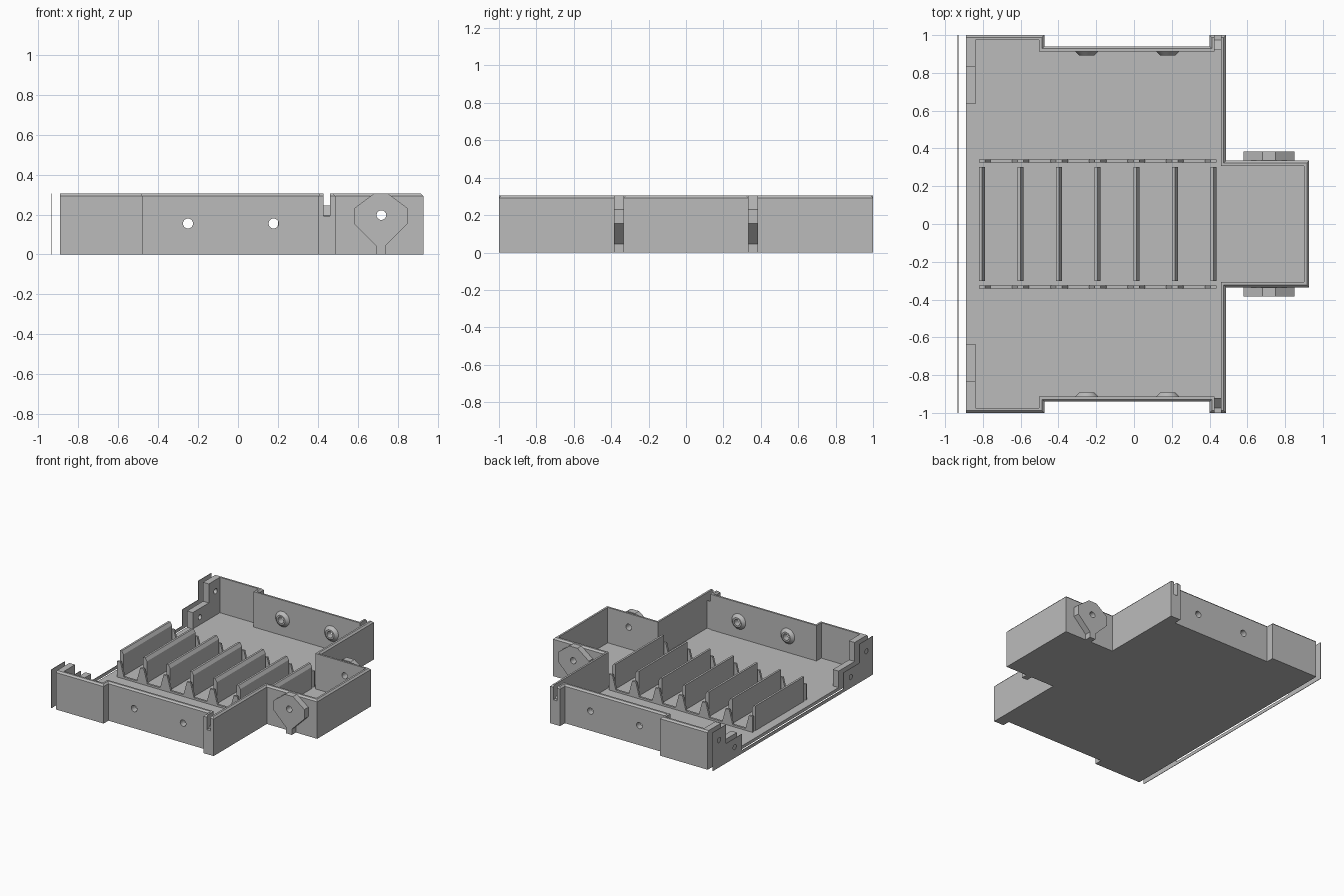
import bpy, bmesh, math
from mathutils import Vector, Matrix

if "Cube" in bpy.data.objects:
    bpy.data.objects.remove(bpy.data.objects["Cube"])

grey = bpy.data.materials.new("plain grey")
grey.use_nodes = True
grey.diffuse_color = (0.5, 0.5, 0.5, 1)
grey.node_tree.nodes["Principled BSDF"].inputs["Base Color"].default_value = (0.5, 0.5, 0.5, 1)


def finish(name, bm):
    bmesh.ops.recalc_face_normals(bm, faces=bm.faces)
    mesh = bpy.data.meshes.new(name)
    bm.to_mesh(mesh)
    bm.free()
    mesh.materials.append(grey)
    ob = bpy.data.objects.new(name, mesh)
    bpy.context.collection.objects.link(ob)
    return ob


def prism(name, pts, axis, lo, hi):
    """Extrude a flat outline along x, y or z."""
    place = {"x": lambda a, b, t: (t, a, b),
             "y": lambda a, b, t: (a, t, b),
             "z": lambda a, b, t: (a, b, t)}[axis]
    bm = bmesh.new()
    face = bm.faces.new([bm.verts.new(place(a, b, lo)) for a, b in pts])
    move = Vector(place(0, 0, hi - lo))
    out = bmesh.ops.extrude_face_region(bm, geom=[face])
    bmesh.ops.translate(bm, vec=move,
                        verts=[g for g in out["geom"] if isinstance(g, bmesh.types.BMVert)])
    return finish(name, bm)


def rect(a0, a1, b0, b1):
    return [(a0, b0), (a1, b0), (a1, b1), (a0, b1)]


def cone(name, centre, axis, r1, r2, depth, sides=32):
    """r1 sits at the tail of the axis, r2 at its tip."""
    bm = bmesh.new()
    turn = Vector((0, 0, 1)).rotation_difference(Vector(axis)).to_matrix().to_4x4()
    bmesh.ops.create_cone(bm, cap_ends=True, segments=sides, radius1=r1, radius2=r2,
                          depth=depth, matrix=Matrix.Translation(centre) @ turn)
    return finish(name, bm)


def cut(targets, cutter):
    for ob in targets:
        mod = ob.modifiers.new("cut", "BOOLEAN")
        mod.operation = "DIFFERENCE"
        mod.solver = "EXACT"
        mod.object = cutter
        bpy.context.view_layer.objects.active = ob
        bpy.ops.object.modifier_apply(modifier=mod.name)
    bpy.data.objects.remove(cutter)


def smooth(ob):
    bpy.ops.object.select_all(action="DESELECT")
    ob.select_set(True)
    bpy.context.view_layer.objects.active = ob
    bpy.ops.object.shade_smooth_by_angle(angle=math.radians(30))


FLOOR, TOP, WALL = 0.025, 0.305, 0.027

# Tray outline: one half, then mirrored across y
half = [(-0.89, -1), (-0.475, -1), (-0.475, -0.94), (0.4, -0.94), (0.4, -1),
        (0.487, -1), (0.487, -0.335), (0.927, -0.335)]
outline = half + [(x, -y) for x, y in reversed(half)]
prism("floor", outline, "z", 0, FLOOR)


# Perimeter wall swept along the outline, chamfered on its outer top edge
def sweep_wall(name, path, section):
    pts = [Vector(p) for p in path]
    normals = []
    for a, b in zip(pts, pts[1:]):
        d = (b - a).normalized()
        normals.append(Vector((-d.y, d.x)))
    bm = bmesh.new()
    rings = []
    for i, p in enumerate(pts):
        if i in (0, len(pts) - 1):
            miter = normals[0] if i == 0 else normals[-1]
        else:
            miter = normals[i - 1] + normals[i]
        rings.append([bm.verts.new((*(p + miter * s), z)) for s, z in section])
    n = len(section)
    for r, q in zip(rings, rings[1:]):
        for k in range(n):
            bm.faces.new((r[k], r[(k + 1) % n], q[(k + 1) % n], q[k]))
    bm.faces.new(rings[0])
    bm.faces.new(rings[-1])
    return finish(name, bm)


wall = sweep_wall("perimeter_wall", outline,
                  [(0, FLOOR), (0, 0.292), (0.012, TOP), (WALL, TOP), (WALL, FLOOR)])

lug_outline = [(0.58, 0.23), (0.58, 0.155), (0.69, 0.045), (0.69, 0), (0.74, 0),
               (0.74, 0.045), (0.85, 0.155), (0.85, 0.23), (0.75, TOP), (0.68, TOP)]

for side, s in (("front", -1), ("back", 1)):
    # Corner slots with a ramped filler behind them
    cut([wall], prism("slot_cutter", rect(0.427, 0.46, 0.192, 0.4), "y",
                      min(s * 0.95, s * 1.1), max(s * 0.95, s * 1.1)))
    prism(side + "_slot_ramp", [(s * 0.974, FLOOR), (s * 0.974, 0.195),
                                (s * 0.92, 0.245), (s * 0.92, FLOOR)], "x", 0.427, 0.46)

    # Conical screw bosses on the inner side of the long walls
    for label, x in (("a", -0.25), ("b", 0.178)):
        boss = cone(f"{side}_boss_{label}", (x, s * 0.904, 0.155), (0, -s, 0),
                    0.065, 0.038, 0.026)
        cut([wall, boss], cone("drill", (x, s * 0.92, 0.155), (0, 1, 0), 0.025, 0.025, 0.2))
        smooth(boss)

    # Side lug on the rear bay
    lug = prism(side + "_lug", lug_outline, "y",
                min(s * 0.335, s * 0.385), max(s * 0.335, s * 0.385))
    cut([wall, lug], cone("drill", (0.717, s * 0.345, 0.197), (0, 1, 0), 0.024, 0.024, 0.2))

    # Stepped end block at the open side
    block = prism(side + "_end_block",
                  [(s * 0.973, FLOOR), (s * 0.973, TOP), (s * 0.835, TOP),
                   (s * 0.835, 0.155), (s * 0.635, 0.155), (s * 0.635, FLOOR)],
                  "x", -0.89, -0.84)
    for y, z in ((0.92, 0.215), (0.725, 0.085)):
        cut([block], cone("drill", (-0.86, s * y, z), (1, 0, 0), 0.02, 0.02, 0.2))

# Thin gasket plate standing just off the open side
step = [(-1, 0), (-1, TOP), (-0.835, TOP), (-0.835, 0.155), (-0.635, 0.155), (-0.635, FLOOR)]
gasket = prism("end_gasket", step + [(-y, z) for y, z in reversed(step)], "x", -0.934, -0.93)
for s in (-1, 1):
    for y, z in ((0.92, 0.215), (0.725, 0.085)):
        cut([gasket], cone("drill", (-0.932, s * y, z), (1, 0, 0), 0.02, 0.02, 0.05))

# Row of divider fins, each with a chamfered top
count, first, pitch, w, fin_top = 7, -0.805, 0.2043, 0.016, 0.22
centres = [first + pitch * i for i in range(count)]
for i, x in enumerate(centres):
    prism(f"divider_fin_{i + 1}",
          [(x - w, FLOOR), (x + w, FLOOR), (x + w, fin_top - 0.025),
           (x, fin_top), (x - w, fin_top)], "y", -0.303, 0.303)

# Toothed rails along both ends of the fins
rail_low, tooth_top = 0.04, 0.15
teeth = []
for i, x in enumerate(centres):
    if i > 0:
        teeth.append((x - w - 0.03, rail_low))
    teeth += [(x - w, tooth_top), (x + w, tooth_top)]
    if i < count - 1:
        teeth.append((x + w + 0.03, rail_low))
rail = [(centres[-1] + w, FLOOR), (centres[0] - w, FLOOR)] + teeth
for side, y in (("front", -0.333), ("back", 0.333)):
    prism(side + "_toothed_rail", rail, "y", y - 0.008, y + 0.008)
